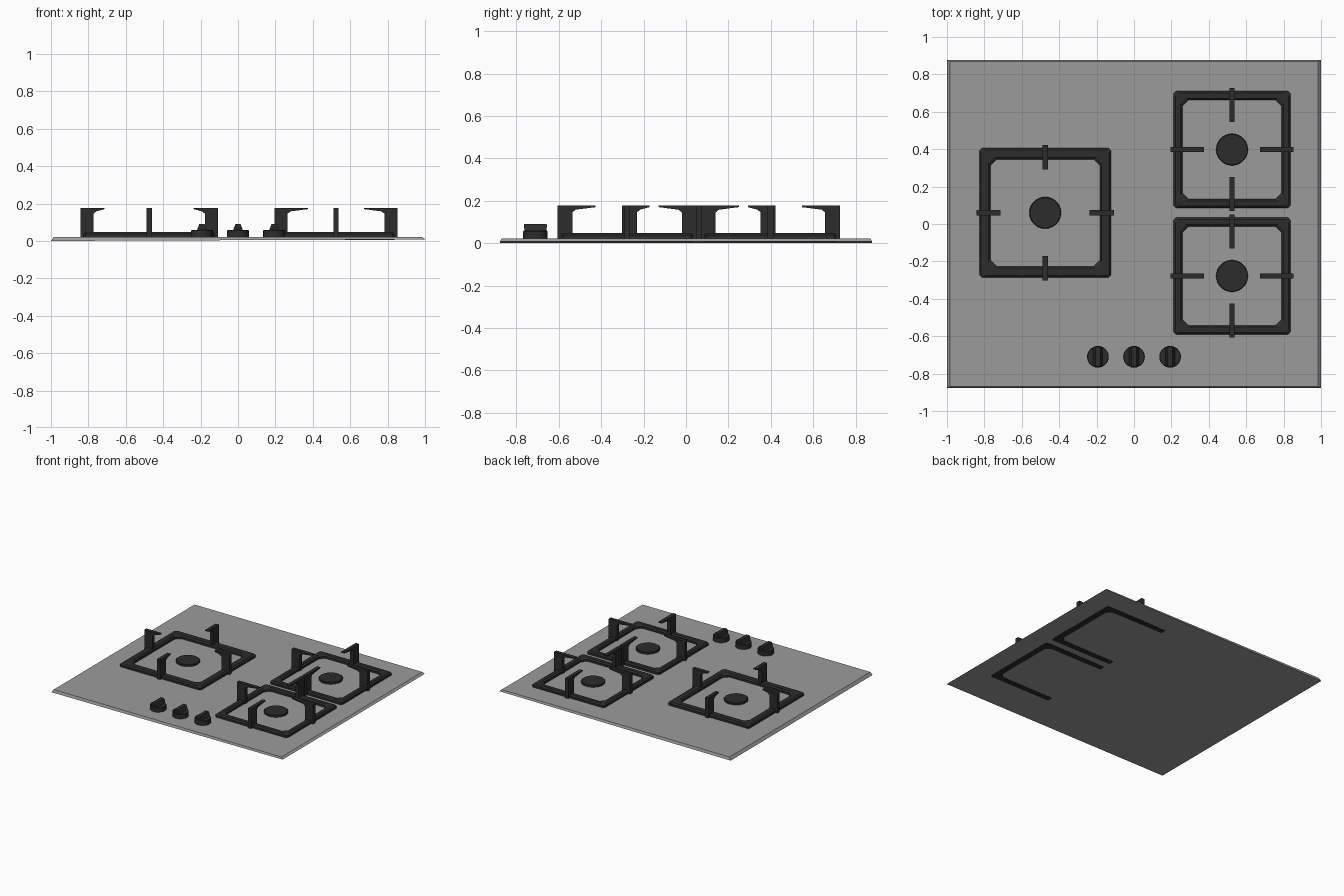
import bpy
from math import cos, sin, pi, radians

cube = bpy.data.objects.get("Cube")
if cube:
    bpy.data.objects.remove(cube, do_unlink=True)


def material(name, value):
    mat = bpy.data.materials.new(name)
    mat.use_nodes = True
    colour = (value, value, value, 1)
    mat.diffuse_color = colour
    mat.node_tree.nodes["Principled BSDF"].inputs["Base Color"].default_value = colour
    return mat


steel = material("brushed steel grey", 0.33)
iron = material("cast iron black", 0.025)


def rings_mesh(name, rings, mat, closed=False, smooth=False):
    """Skin a stack of equal-length rings; cap the ends unless closed."""
    n = len(rings[0])
    verts = [p for ring in rings for p in ring]
    faces = []
    count = len(rings)
    for r in range(count if closed else count - 1):
        a, b = r * n, (r + 1) % count * n
        for i in range(n):
            j = (i + 1) % n
            faces.append((a + i, a + j, b + j, b + i))
    if not closed:
        faces.append(tuple(reversed(range(n))))
        faces.append(tuple(range((count - 1) * n, count * n)))
    mesh = bpy.data.meshes.new(name)
    mesh.from_pydata(verts, [], faces)
    mesh.materials.append(mat)
    obj = bpy.data.objects.new(name, mesh)
    bpy.context.collection.objects.link(obj)
    if smooth:
        bpy.ops.object.select_all(action="DESELECT")
        obj.select_set(True)
        bpy.context.view_layer.objects.active = obj
        bpy.ops.object.shade_smooth_by_angle(angle=radians(35))
    return obj


def rectangle(cx, cy, hx, hy, z):
    return [(cx + sx * hx, cy + sy * hy, z)
            for sx, sy in ((-1, -1), (1, -1), (1, 1), (-1, 1))]


def chamfered(cx, cy, hx, hy, c, z):
    pts = []
    for sx, sy, flip in ((-1, -1, 0), (1, -1, 1), (1, 1, 0), (-1, 1, 1)):
        pair = [(cx + sx * hx, cy + sy * (hy - c), z),
                (cx + sx * (hx - c), cy + sy * hy, z)]
        pts += pair[::-1] if flip else pair
    return pts


def turned(name, cx, cy, profile, mat, sides=28):
    rings = [[(cx + r * cos(2 * pi * i / sides), cy + r * sin(2 * pi * i / sides), z)
              for i in range(sides)] for r, z in profile]
    return rings_mesh(name, rings, mat, smooth=True)


# Hob plate with sloping edges and a very slightly tilted underside
TOP = 0.022
bottom = [(x, y, 0.004 * (x + 1)) for x, y, z in rectangle(0, 0, 1, 0.877, 0)]
rings_mesh("hob_plate", [bottom, rectangle(0, 0, 0.985, 0.87, TOP)], steel)


# Pan support: square frame plus four hooked prongs
def prong(name, cx, cy, direction, outer, inner):
    dx, dy = direction
    leg = outer - 0.07
    profile = [(outer, 0.02), (outer, 0.177), (inner, 0.177), (inner, 0.17),
               (leg - 0.015, 0.158), (leg, 0.145), (leg, 0.02)]
    sides = [[(cx + dx * r - dy * t, cy + dy * r + dx * t, z) for r, z in profile]
             for t in (0.014, -0.014)]
    rings_mesh(name, sides, iron)


def pan_support(name, cx, cy, hx, hy, width, base, reach):
    section = [(0, base), (0, 0.038), (0.01, 0.047),
               (width - 0.01, 0.047), (width, 0.038), (width, base)]
    rings = [chamfered(cx, cy, hx - d, hy - d, 0.012 + 0.022 * d / width, z)
             for d, z in section]
    rings_mesh(name + "_frame", rings, iron, closed=True)
    for k, (d, half) in enumerate((((1, 0), hx), ((0, 1), hy), ((-1, 0), hx), ((0, -1), hy))):
        prong(f"{name}_prong_{k + 1}", cx, cy, d, half + 0.016, half + 0.016 - reach)


supports = (
    ("right_large", -0.475, 0.06, 0.352, 0.346, 0.06, 0.0052, 0.13),
    ("left_back", 0.524, 0.398, 0.313, 0.312, 0.048, 0.0052, 0.18),
    ("left_front", 0.524, -0.278, 0.313, 0.312, 0.048, 0.0052, 0.18),
)
for spec in supports:
    pan_support(*spec)
    # Burner cap
    turned(spec[0] + "_burner", spec[1], spec[2],
           [(0.085, 0.015), (0.085, 0.034), (0.081, 0.037)], iron)

# Control knobs with a raised grip
KNOB_Y = -0.71
for name, x in (("right", -0.193), ("middle", 0), ("left", 0.193)):
    turned(name + "_knob", x, KNOB_Y,
           [(0.058, 0.015), (0.058, 0.055), (0.055, 0.059)], iron)
    rings_mesh(name + "_knob_grip",
               [rectangle(x, KNOB_Y, 0.027, 0.05, 0.055),
                rectangle(x, KNOB_Y, 0.017, 0.055, 0.082),
                rectangle(x, KNOB_Y, 0.014, 0.053, 0.09)], iron)
